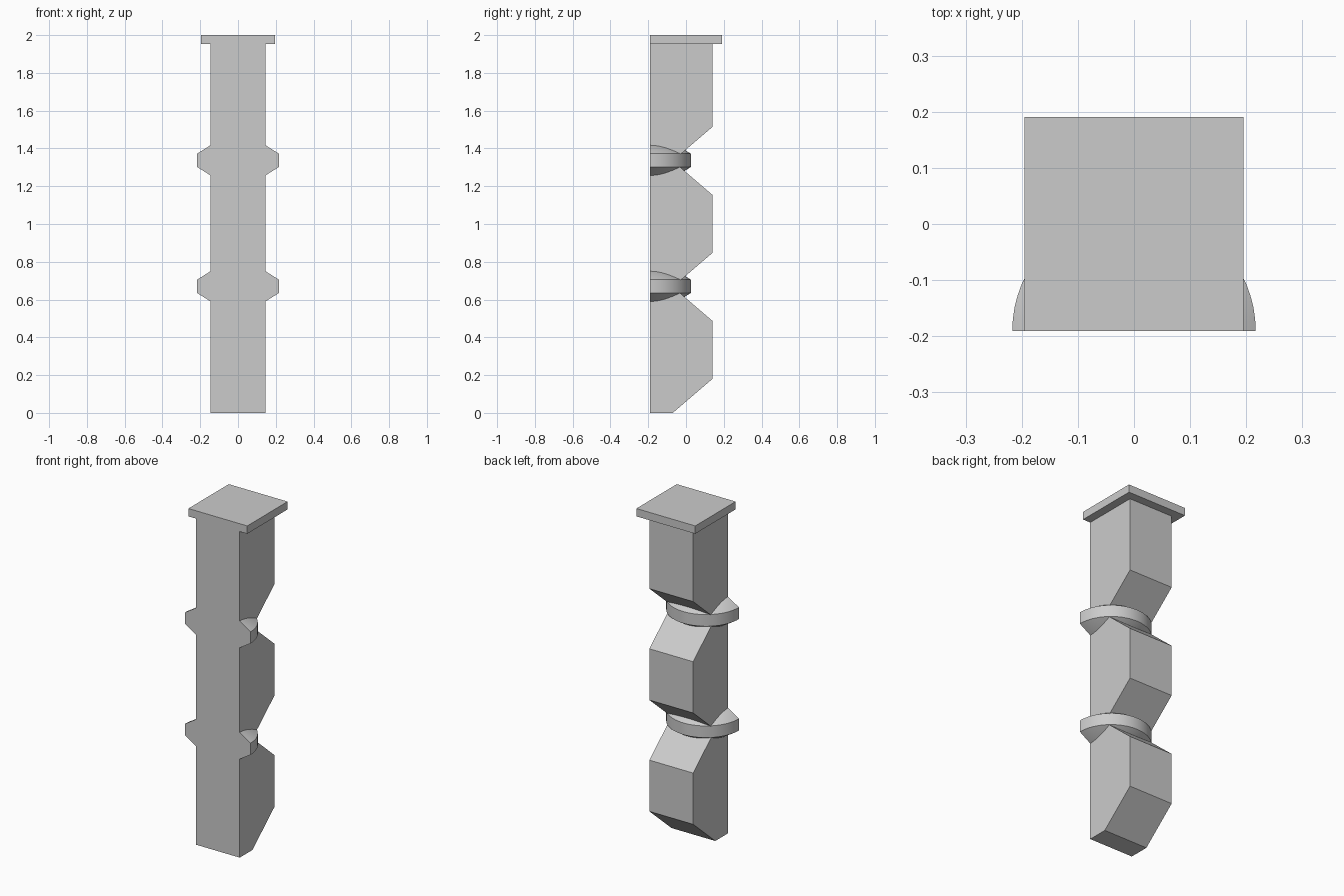
import bpy, bmesh, math
from mathutils import Vector

cube = bpy.data.objects.get("Cube")
if cube:
    bpy.data.objects.remove(cube, do_unlink=True)

# Single plain grey
grey = bpy.data.materials.new("stone grey")
colour = (0.6, 0.6, 0.6, 1)
grey.diffuse_color = colour
grey.use_nodes = True
grey.node_tree.nodes["Principled BSDF"].inputs["Base Color"].default_value = colour

FRONT = -0.191


def finish(name, bm):
    bmesh.ops.recalc_face_normals(bm, faces=bm.faces)
    mesh = bpy.data.meshes.new(name)
    bm.to_mesh(mesh)
    bm.free()
    mesh.materials.append(grey)
    obj = bpy.data.objects.new(name, mesh)
    bpy.context.collection.objects.link(obj)
    return obj


def extruded(name, profile, half_width):
    """Extrude a (y, z) side profile across x."""
    bm = bmesh.new()
    face = bm.faces.new([bm.verts.new((-half_width, y, z)) for y, z in profile])
    new = bmesh.ops.extrude_face_region(bm, geom=[face])["geom"]
    verts = [v for v in new if isinstance(v, bmesh.types.BMVert)]
    bmesh.ops.translate(bm, verts=verts, vec=(2 * half_width, 0, 0))
    return finish(name, bm)


def half_ring(name, z):
    """Half disc with a straight rim and conical top and bottom."""
    bm = bmesh.new()
    section = [(0, 0.171), (0.217, 0.035), (0.217, -0.035), (0, -0.171)]
    verts = [bm.verts.new((r, FRONT, z + h)) for r, h in section]
    edges = [bm.edges.new(pair) for pair in zip(verts, verts[1:])]
    bmesh.ops.spin(bm, geom=verts + edges, cent=(0, FRONT, z), axis=(0, 0, 1),
                   angle=math.pi, steps=32)
    bmesh.ops.remove_doubles(bm, verts=bm.verts, dist=1e-5)
    bmesh.ops.holes_fill(bm, edges=[e for e in bm.edges if e.is_boundary])
    obj = finish(name, bm)
    bpy.ops.object.select_all(action="DESELECT")
    obj.select_set(True)
    bpy.context.view_layer.objects.active = obj
    bpy.ops.object.shade_smooth_by_angle(angle=math.radians(30))


# Post with notched back
BACK, NECK, SLOPE, STEP = 0.14, -0.07, 0.18, 0.667
profile = [(FRONT, 0)]
for i in range(3):
    base = i * STEP
    profile += [(NECK, base), (BACK, base + SLOPE)]
    if i < 2:
        profile.append((BACK, base + STEP - SLOPE))
profile += [(BACK, 1.955), (FRONT, 1.955)]
extruded("post", profile, 0.145)

# Rings around the notches
for label, i in (("lower", 1), ("upper", 2)):
    half_ring(label + "_ring", i * STEP + 0.003)

# Square cap
extruded("cap", [(FRONT, 1.953), (-FRONT, 1.953), (-FRONT, 2), (FRONT, 2)], 0.195)
